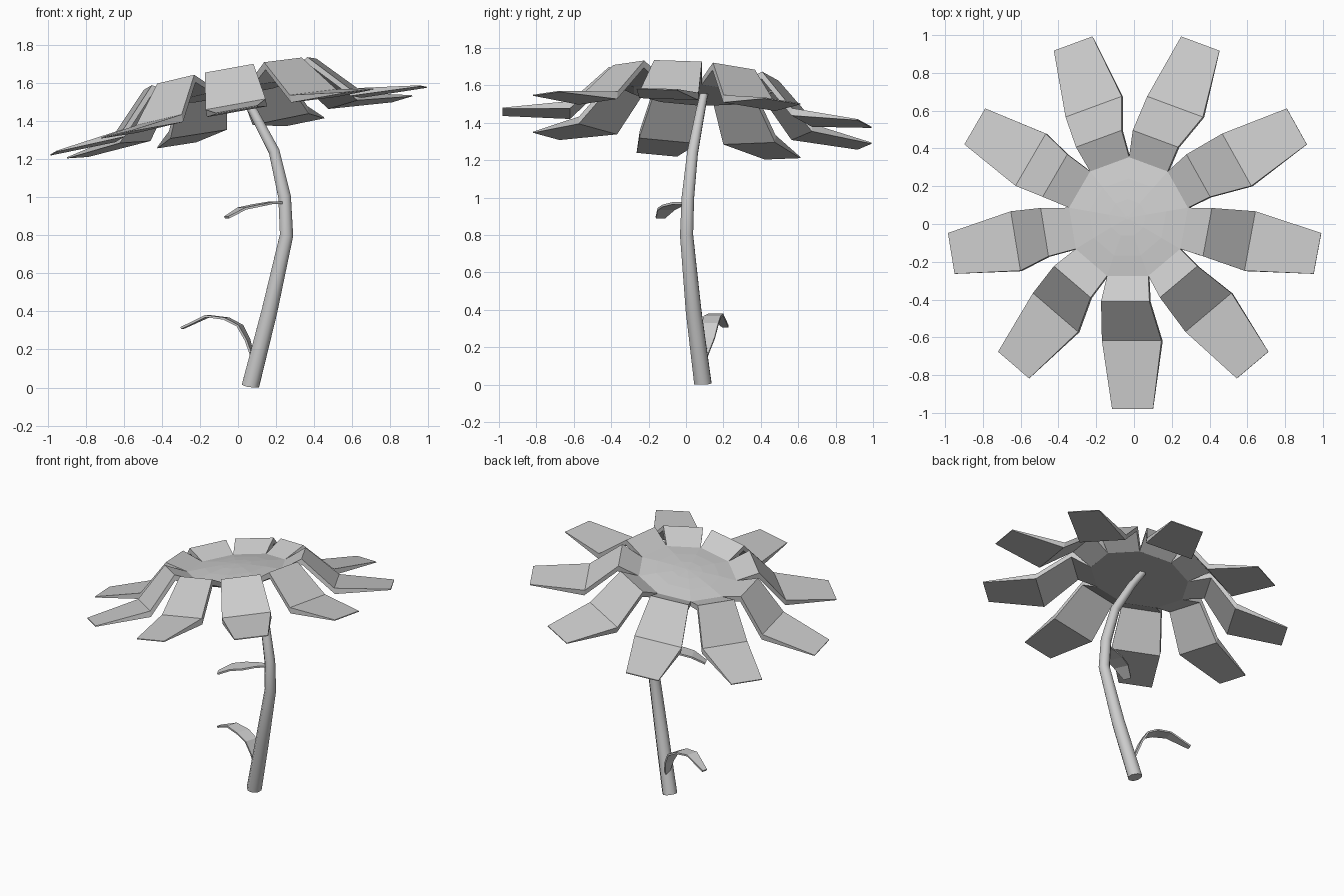
import bpy, math
from mathutils import Vector, Matrix

if "Cube" in bpy.data.objects:
    bpy.data.objects.remove(bpy.data.objects["Cube"])

HEAD = (Matrix.Translation((-0.03, 0.03, 1.585))
        @ Matrix.Rotation(math.radians(-10.2), 4, 'Y')
        @ Matrix.Rotation(math.radians(-3.7), 4, 'X'))


def loft(name, rings, matrix=None, smooth=False):
    """Skin a list of equal-length rings and cap both ends."""
    n = len(rings[0])
    verts = [tuple(v) for ring in rings for v in ring]
    faces = [tuple(reversed(range(n))),
             tuple(range((len(rings) - 1) * n, len(rings) * n))]
    for i in range(len(rings) - 1):
        for j in range(n):
            k = (j + 1) % n
            faces.append((i * n + j, i * n + k, (i + 1) * n + k, (i + 1) * n + j))
    mesh = bpy.data.meshes.new(name)
    mesh.from_pydata(verts, [], faces)
    obj = bpy.data.objects.new(name, mesh)
    bpy.context.collection.objects.link(obj)
    if matrix is not None:
        obj.matrix_world = matrix
    # consistent outward normals
    bpy.ops.object.select_all(action='DESELECT')
    obj.select_set(True)
    bpy.context.view_layer.objects.active = obj
    bpy.ops.object.mode_set(mode='EDIT')
    bpy.ops.mesh.select_all(action='SELECT')
    bpy.ops.mesh.normals_make_consistent(inside=False)
    bpy.ops.object.mode_set(mode='OBJECT')
    if smooth:
        bpy.ops.object.shade_smooth_by_angle(angle=math.radians(50))
    return obj


def circle(r, z, n=9, start=90):
    return [Vector((r * math.cos(math.radians(start + 360 * i / n)),
                    r * math.sin(math.radians(start + 360 * i / n)), z))
            for i in range(n)]


def tangents(pts):
    last = len(pts) - 1
    return [(pts[min(i + 1, last)] - pts[max(i - 1, 0)]).normalized()
            for i in range(last + 1)]


# Flower centre: nine-sided, gently domed disc
loft("flower_centre", [circle(0.325, -0.035), circle(0.325, 0.0),
                       circle(0.21, 0.016), circle(0.10, 0.026),
                       circle(0.01, 0.03)], HEAD)

# Petals: rise from the rim, drop steeply, then flatten to a thin tip
# (radius, height, half width, thickness)
PETAL = [(0.305, 0.0, 0.111, 0.035), (0.445, 0.065, 0.13, 0.04),
         (0.64, -0.14, 0.16, 0.04), (1.0, -0.19, 0.11, 0.006)]
for p in range(9):
    rings = []
    for r, z, w, t in PETAL:
        rings.append([(r, -w, z), (r, w, z), (r, w, z - t), (r, -w, z - t)])
    turn = Matrix.Rotation(math.radians(70 - 40 * p), 4, 'Z')
    loft(f"petal_{p + 1}", rings, HEAD @ turn)

# Stem: curved, tapering tube (x, y, z, radius)
STEM = [(0.065, 0.09, 0.005, 0.05), (0.165, 0.04, 0.40, 0.045),
        (0.255, 0.003, 0.80, 0.038), (0.245, 0.01, 1.00, 0.036),
        (0.19, 0.035, 1.24, 0.031), (0.08, 0.075, 1.45, 0.026),
        (0.0, 0.10, 1.57, 0.022)]
pts = [Vector(s[:3]) for s in STEM]
rings = []
for s, c, t in zip(STEM, pts, tangents(pts)):
    u = Vector((0, 1, 0)).cross(t).normalized()
    v = t.cross(u)
    rings.append([c + u * q.x + v * q.y for q in circle(s[3], 0, 8, 22.5)])
for q in rings[0]:
    q.z = max(q.z, 0.0)
loft("stem", rings, smooth=True)


# Leaves: thin curling ribbons (x, y, z, half width)
def leaf(name, path, thickness=0.012):
    c = [Vector(s[:3]) for s in path]
    d = c[-1] - c[0]
    side = Vector((-d.y, d.x, 0)).normalized()
    rings = []
    for s, q, t in zip(path, c, tangents(c)):
        n = side.cross(t).normalized() * thickness / 2
        w = side * s[3]
        rings.append([q - w - n, q + w - n, q + w + n, q - w + n])
    loft(name, rings)


leaf("lower_leaf", [(0.08, 0.10, 0.15, 0.015), (0.05, 0.12, 0.25, 0.035),
                    (0.01, 0.13, 0.325, 0.045), (-0.06, 0.14, 0.362, 0.048),
                    (-0.16, 0.16, 0.375, 0.04), (-0.295, 0.21, 0.312, 0.018)])
leaf("upper_leaf", [(0.24, 0.0, 0.97, 0.015), (0.17, -0.04, 0.97, 0.035),
                    (0.10, -0.075, 0.957, 0.055), (0.02, -0.105, 0.94, 0.05),
                    (-0.06, -0.138, 0.893, 0.026)])
